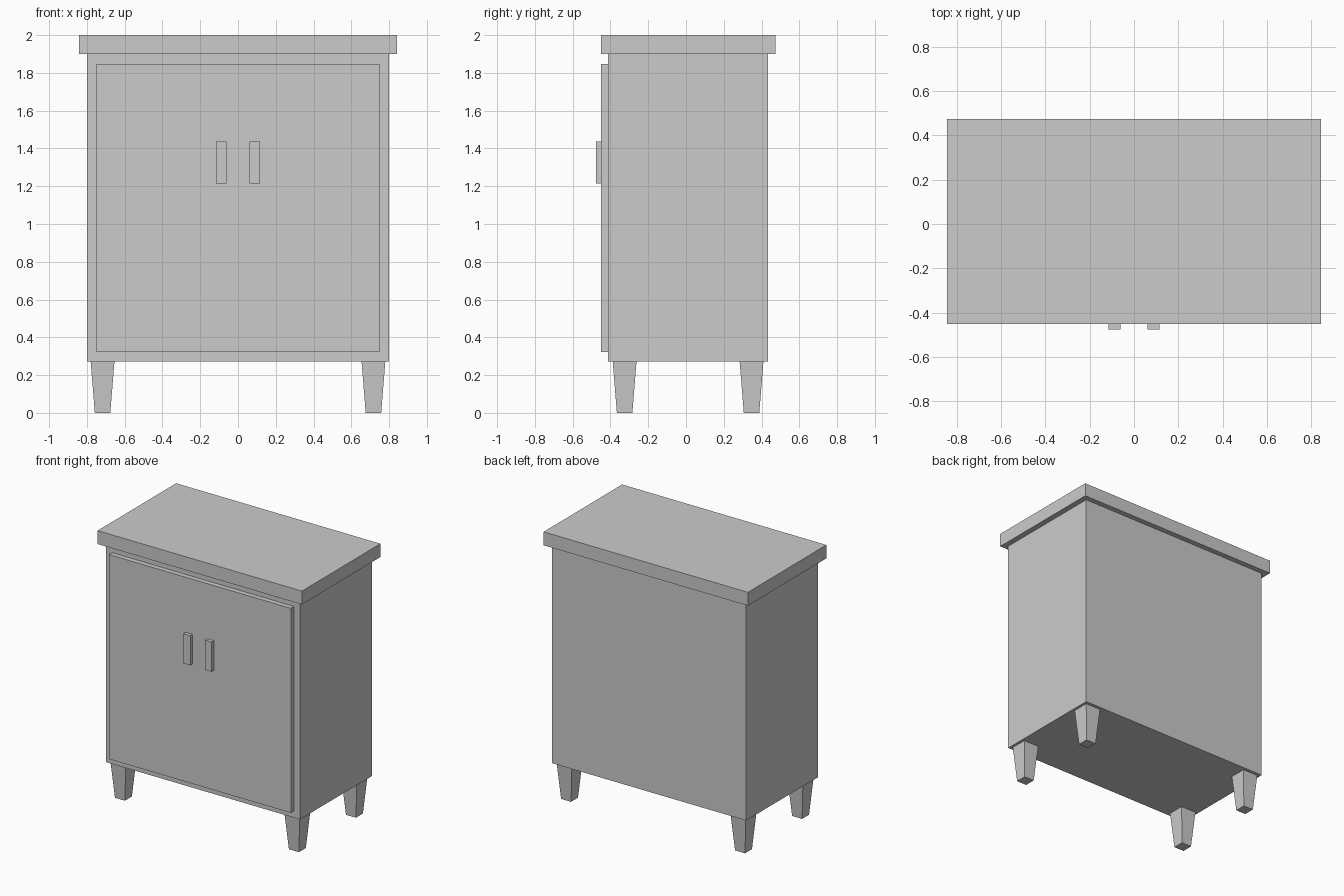
import bpy
import bmesh

if "Cube" in bpy.data.objects:
    bpy.data.objects.remove(bpy.data.objects["Cube"])


def box(name, lo, hi):
    """Box between two opposite corners."""
    bm = bmesh.new()
    bmesh.ops.create_cube(bm, size=1)
    for v in bm.verts:
        for i in range(3):
            v.co[i] = lo[i] if v.co[i] < 0 else hi[i]
    return finish(name, bm)


def tapered_leg(name, x, y, height, foot, head):
    """Square leg, narrower at the floor; foot and head are half widths."""
    bm = bmesh.new()
    bmesh.ops.create_cube(bm, size=2)
    for v in bm.verts:
        half, z = (foot, 0) if v.co.z < 0 else (head, height)
        v.co = (x + v.co.x * half, y + v.co.y * half, z)
    return finish(name, bm)


def finish(name, bm):
    mesh = bpy.data.meshes.new(name)
    bm.to_mesh(mesh)
    bm.free()
    obj = bpy.data.objects.new(name, mesh)
    bpy.context.collection.objects.link(obj)
    return obj


# Carcass, overhanging top and raised door panel
box("cabinet_body", (-0.80, -0.413, 0.273), (0.80, 0.434, 1.90))
box("top_slab", (-0.842, -0.45, 1.90), (0.842, 0.474, 2.00))
box("door_panel", (-0.75, -0.45, 0.323), (0.75, -0.413, 1.847))

# Handles and legs, mirrored left and right
for side, s in (("left", -1), ("right", 1)):
    x = s * 0.088
    box(f"{side}_handle", (x - 0.028, -0.476, 1.215), (x + 0.028, -0.45, 1.436))
    for end, y in (("front", -0.325), ("back", 0.347)):
        tapered_leg(f"{end}_{side}_leg", s * 0.717, y, 0.273, 0.041, 0.063)
